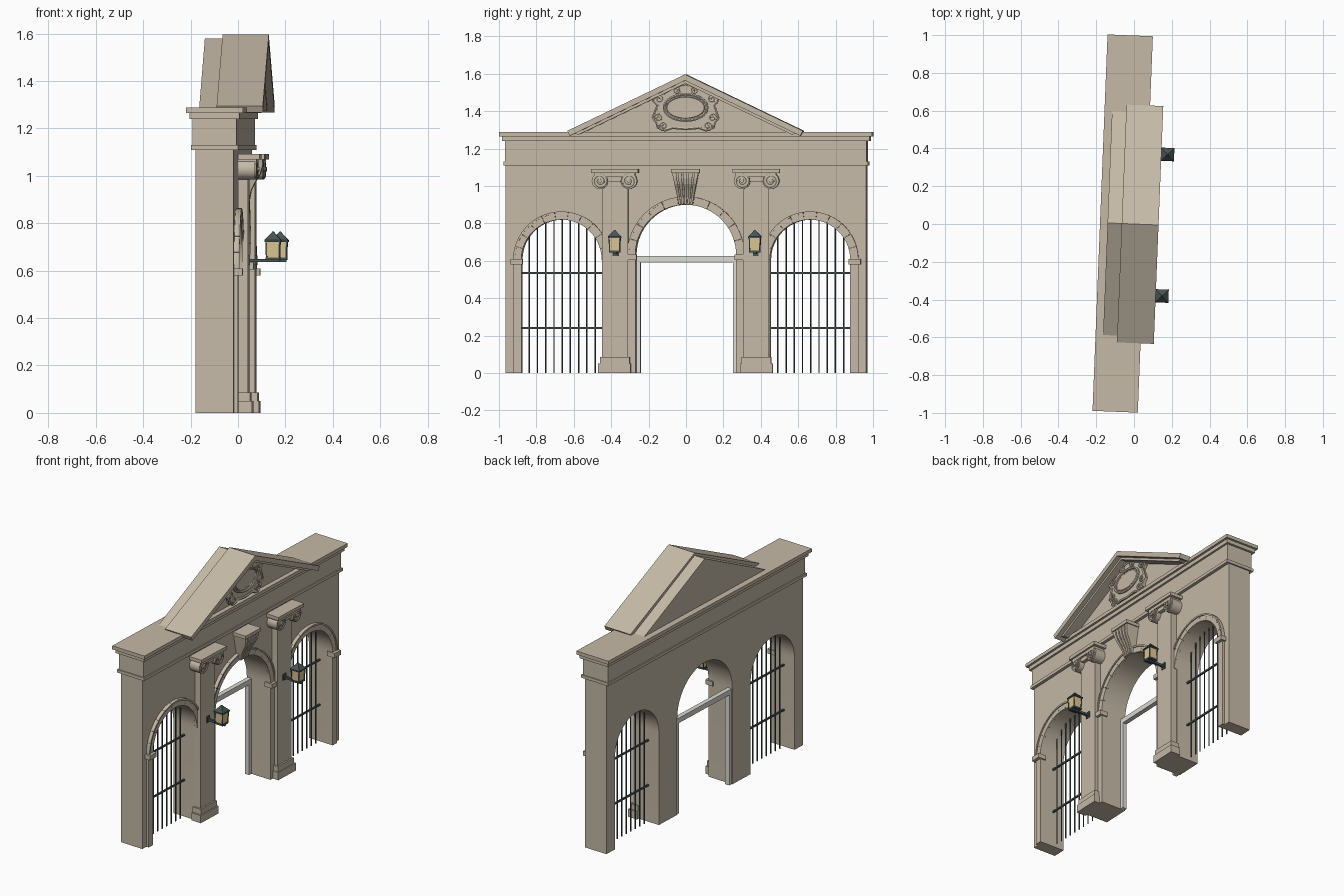
import bpy, bmesh
from math import sin, cos, pi, sqrt, radians

if "Cube" in bpy.data.objects:
    bpy.data.objects.remove(bpy.data.objects["Cube"])

TILT = -0.04  # whole gate is turned slightly about z


def material(name, col):
    m = bpy.data.materials.new(name)
    m.diffuse_color = (*col, 1)
    m.use_nodes = True
    m.node_tree.nodes["Principled BSDF"].inputs["Base Color"].default_value = m.diffuse_color
    return m


STONE = material("stone", (0.56, 0.49, 0.39))
IRON = material("iron", (0.07, 0.09, 0.09))
GLASS = material("amber_glass", (0.72, 0.56, 0.30))
PAINT = material("pale_paint", (0.72, 0.71, 0.66))


def finish(name, bm, mat):
    bmesh.ops.recalc_face_normals(bm, faces=bm.faces)
    me = bpy.data.meshes.new(name)
    bm.to_mesh(me)
    bm.free()
    me.materials.append(mat)
    ob = bpy.data.objects.new(name, me)
    bpy.context.collection.objects.link(ob)
    ob.rotation_euler.z = TILT
    return ob


def loft(name, rings, mat=STONE):
    """Closed solid through rings of equal point count."""
    bm = bmesh.new()
    vs = [[bm.verts.new(p) for p in r] for r in rings]
    n = len(vs[0])
    for a, b in zip(vs, vs[1:]):
        for i in range(n):
            j = (i + 1) % n
            bm.faces.new((a[i], a[j], b[j], b[i]))
    bm.faces.new(vs[0])
    bm.faces.new(vs[-1])
    return finish(name, bm, mat)


def prism(name, pts, x0, x1, mat=STONE):
    """Outline in (y, z) pushed from x0 to x1."""
    return loft(name, [[(x, y, z) for y, z in pts] for x in (x0, x1)], mat)


def box(name, x0, x1, y0, y1, z0, z1, mat=STONE):
    return prism(name, [(y0, z0), (y1, z0), (y1, z1), (y0, z1)], x0, x1, mat)


def square(x, y, z, h):
    return [(x - h, y - h, z), (x + h, y - h, z), (x + h, y + h, z), (x - h, y + h, z)]


def tube(name, pts, r, mat=STONE, closed=False, res=1):
    cu = bpy.data.curves.new(name, 'CURVE')
    cu.dimensions = '3D'
    cu.bevel_depth, cu.bevel_resolution, cu.use_fill_caps = r, res, True
    sp = cu.splines.new('POLY')
    sp.points.add(len(pts) - 1)
    for p, q in zip(sp.points, pts):
        p.co = (*q, 1)
    sp.use_cyclic_u = closed
    tmp = bpy.data.objects.new(name, cu)
    bpy.context.collection.objects.link(tmp)
    bpy.context.view_layer.update()
    me = bpy.data.meshes.new_from_object(tmp.evaluated_get(bpy.context.evaluated_depsgraph_get()))
    bpy.data.objects.remove(tmp)
    me.materials.clear()
    me.materials.append(mat)
    ob = bpy.data.objects.new(name, me)
    bpy.context.collection.objects.link(ob)
    ob.rotation_euler.z = TILT
    return ob


def arc(cy, cz, ry, rz, a0, a1, n):
    return [(cy + ry * cos(a0 + (a1 - a0) * i / n), cz + rz * sin(a0 + (a1 - a0) * i / n))
            for i in range(n + 1)]


def spiral(x, cy, cz, r, turns, start, s=1, n=28):
    out = []
    for i in range(n + 1):
        t = i / n
        a = start + turns * 2 * pi * t
        k = r * (1 - 0.85 * t)
        out.append((x, s * (cy + k * cos(a)), cz + k * sin(a)))
    return out


# wall with three arched openings (centre y, spring z, radius)
ARCHES = [(-0.665, 0.605, 0.215), (0, 0.63, 0.27), (0.665, 0.605, 0.215)]
outline = [(-0.965, 0)]
for c, z, r in ARCHES:
    outline += [(c - r, 0)] + arc(c, z, r, r, pi, 0, 32) + [(c + r, 0)]
outline += [(0.965, 0), (0.965, 1.115), (-0.965, 1.115)]
prism("wall", outline, -0.14, 0.02)

# entablature layers: overhang, half length, z range
for name, o, h, z0, z1 in [("architrave", 0.02, 0.975, 1.11, 1.13), ("frieze", 0.013, 0.968, 1.13, 1.24),
                           ("cornice_lower", 0.026, 0.983, 1.24, 1.265), ("cornice_top", 0.04, 0.997, 1.265, 1.288)]:
    box(name, -0.14 - o, 0.02 + o, -h, h, z0, z1)

# voussoirs around each arch
for c, z, r in ARCHES:
    n = 11
    for i in range(n):
        a0, a1 = pi * i / n + 0.002, pi * (i + 1) / n - 0.002
        prism("voussoir", arc(c, z, r, r, a0, a1, 4) + arc(c, z, r + 0.036, r + 0.036, a1, a0, 4), 0.01, 0.037)
        prism("arch_lip", arc(c, z, r + 0.034, r + 0.034, a0, a1, 4)
              + arc(c, z, r + 0.044, r + 0.044, a1, a0, 4), 0.01, 0.043)

for s in (-1, 1):
    def sbox(name, x0, x1, y0, y1, z0, z1, mat=STONE):
        return box(name, x0, x1, min(s * y0, s * y1), max(s * y0, s * y1), z0, z1, mat)

    # jamb strips and imposts
    sbox("outer_jamb", 0.01, 0.037, 0.88, 0.924, 0, 0.585)
    sbox("outer_impost", 0, 0.057, 0.872, 0.936, 0.58, 0.61)
    sbox("inner_jamb", 0.01, 0.037, 0.27, 0.31, 0, 0.615)
    sbox("inner_impost", 0, 0.055, 0.262, 0.315, 0.605, 0.635)
    # pilaster and base
    sbox("pilaster", 0.01, 0.06, 0.308, 0.446, 0, 1.04)
    sbox("pilaster_plinth", 0.01, 0.077, 0.293, 0.467, 0, 0.05)
    sbox("pilaster_base", 0.01, 0.07, 0.299, 0.457, 0.05, 0.085)
    # scrolled capital
    sbox("capital_abacus", 0.01, 0.11, 0.252, 0.504, 1.07, 1.092)
    sbox("capital_neck", 0.01, 0.085, 0.30, 0.456, 1.025, 1.055)
    sbox("capital_band", 0.01, 0.098, 0.27, 0.486, 1.05, 1.071)
    for d in (-1, 1):
        cy = s * 0.38 + d * 0.077
        prism("volute", arc(cy, 1.028, 0.044, 0.044, 0, 2 * pi * 23 / 24, 23), 0.01, 0.092)
        tube("volute_spiral", spiral(0.093, d * cy, 1.028, 0.042, 2.25, pi / 2, d, 44), 0.0055)
        prism("volute_eye", arc(cy, 1.028, 0.01, 0.01, 0, 2 * pi * 9 / 10, 9), 0.09, 0.103)

    # lantern on bracket
    y, x = s * 0.375, 0.163
    sbox("lantern_bracket", 0.055, 0.19, 0.367, 0.383, 0.636, 0.65, IRON)
    sbox("lantern_wall_plate", 0.055, 0.066, 0.36, 0.39, 0.625, 0.665, IRON)
    loft("lantern_floor", [square(x, y, 0.645, 0.03), square(x, y, 0.656, 0.03)], IRON)
    loft("lantern_glass", [square(x, y, 0.655, 0.026), square(x, y, 0.73, 0.029)], GLASS)
    for px in (-1, 1):
        for py in (-1, 1):
            loft("lantern_post", [square(x + px * 0.026, y + py * 0.026, 0.65, 0.003),
                                  square(x + px * 0.029, y + py * 0.029, 0.73, 0.003)], IRON)
    loft("lantern_roof", [square(x, y, 0.722, 0.035), square(x, y, 0.73, 0.035),
                          square(x, y, 0.755, 0.011), square(x, y, 0.765, 0.003)], IRON)

    # iron gate in side arch
    c, z, r = s * 0.665, 0.605, 0.215
    for k in range(-4, 5):
        dy = k * 0.044
        tube("gate_bar", [(-0.06, c + dy, 0), (-0.06, c + dy, z + sqrt(r * r - dy * dy) + 0.005)], 0.0042, IRON)
    for zz in (0.24, 0.535):
        sbox("gate_rail", -0.065, -0.055, 0.445, 0.885, zz - 0.005, zz + 0.005, IRON)

    # door frame post
    sbox("door_frame_post", -0.135, -0.105, 0.247, 0.272, 0, 0.6, PAINT)

    # raking cornice of the pediment
    prism("raking_cornice", [(0, 1.597), (s * 0.63, 1.295), (s * 0.617, 1.268), (0, 1.564)], -0.065, 0.13)
    prism("raking_moulding", [(0, 1.57), (s * 0.60, 1.282), (s * 0.57, 1.275), (0, 1.548)], -0.02, 0.10)

box("door_frame_header", -0.135, -0.105, -0.272, 0.272, 0.592, 0.625, PAINT)
prism("tympanum", [(-0.61, 1.28), (0.61, 1.28), (0, 1.58)], -0.14, 0.03)

# fluted keystone
ROWS = [(0.90, 0.05, 0.036), (0.94, 0.057, 0.044), (0.975, 0.075, 0.051),
        (1.01, 0.096, 0.058), (1.04, 0.105, 0.064), (1.072, 0.107, 0.07)]


def key(name, a, b, inset):
    loft(name, [[(0.01, a * h, z), (x - inset, a * h, z), (x - inset, b * h, z), (0.01, b * h, z)]
                for z, x, h in ROWS])


key("keystone_core", -0.97, 0.97, 0.009)
for i in range(5):
    key("keystone_rib", -1 + i * 0.425, -1 + i * 0.425 + 0.3, 0)
box("keystone_cap", 0.01, 0.115, -0.076, 0.076, 1.07, 1.092)

# cartouche: shaped plate, strapwork rim, scrolls, oval medallion
half = [(0.05, 1.533), (0.09, 1.517), (0.12, 1.495), (0.165, 1.485), (0.172, 1.455), (0.15, 1.43),
        (0.162, 1.40), (0.175, 1.365), (0.155, 1.34), (0.148, 1.312), (0.11, 1.298), (0.07, 1.312)]
rim = [(0, 1.542)] + half + [(0, 1.305)] + [(-y, z) for y, z in reversed(half)]
prism("cartouche_plate", rim, 0.02, 0.05)
tube("cartouche_rim", [(0.05, y, z) for y, z in rim], 0.008, closed=True)
oval = 2 * pi * 31 / 32
prism("cartouche_medallion", arc(0, 1.42, 0.10, 0.056, 0, oval, 31), 0.03, 0.058)
for ry, rz, w in ((0.115, 0.07, 0.008), (0.10, 0.056, 0.005)):
    tube("cartouche_oval_ring", [(0.057, y, z) for y, z in arc(0, 1.42, ry, rz, 0, oval, 31)], w, closed=True)
for s in (-1, 1):
    for cy, cz, r, st in ((0.142, 1.466, 0.025, 0.3), (0.145, 1.365, 0.024, -0.5),
                          (0.118, 1.322, 0.024, -1.5), (0.05, 1.512, 0.022, 1.2)):
        tube("cartouche_scroll", spiral(0.054, cy, cz, r, 1.5, st, s), 0.0065)

# smooth the rounded parts, keeping sharp edges
for ob in bpy.context.collection.objects:
    ob.select_set(ob.name.startswith(("cartouche", "volute", "wall", "gate_bar")))
    if ob.select_get():
        bpy.context.view_layer.objects.active = ob
bpy.ops.object.shade_smooth_by_angle(angle=radians(35))
